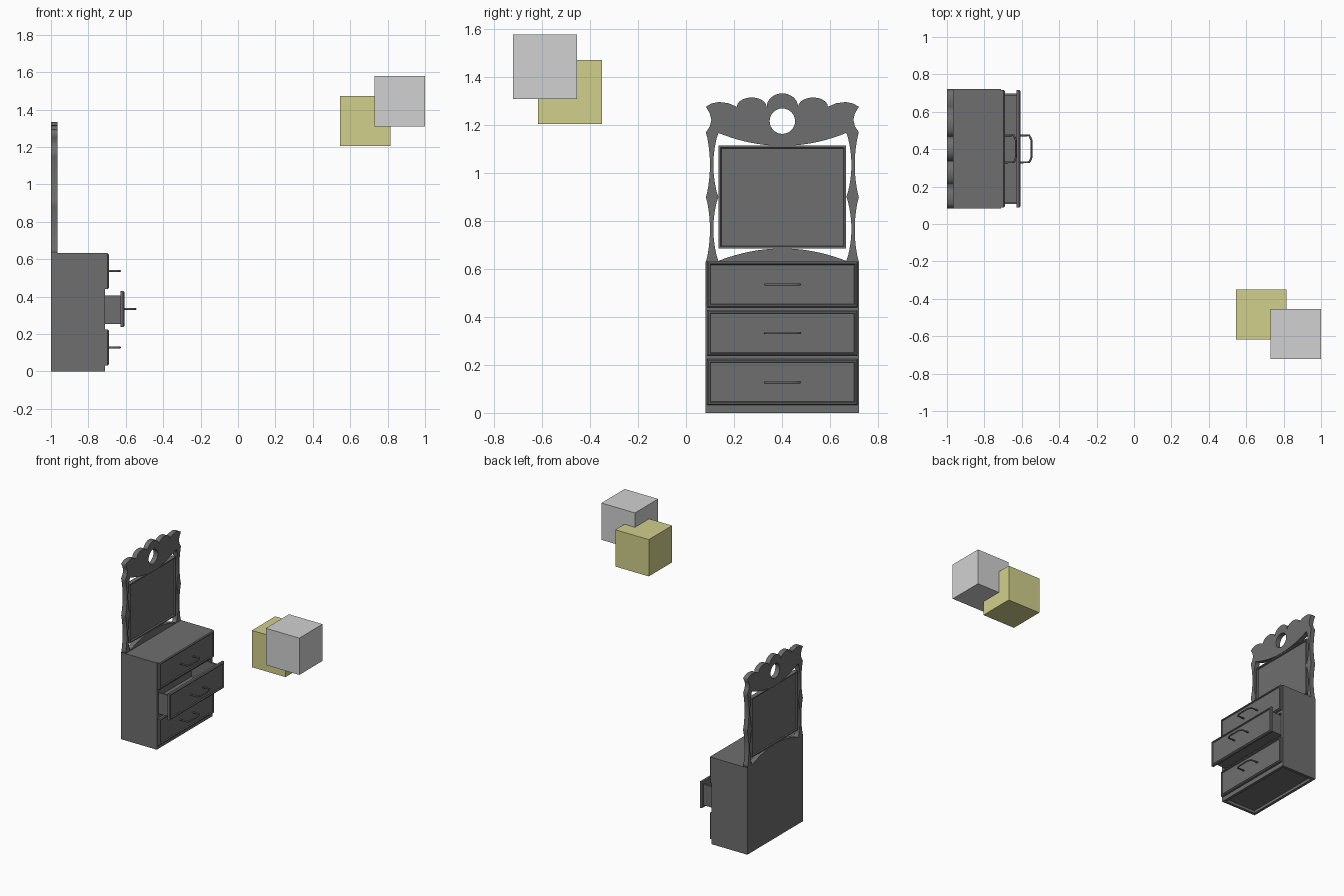
import bpy, bmesh, math
from mathutils import Matrix

if "Cube" in bpy.data.objects:
    bpy.data.objects.remove(bpy.data.objects["Cube"], do_unlink=True)

CY = 0.402        # centre line of the dresser
HALF = 0.32       # half its width
BACK, FACE = -1.0, -0.712


def material(name, rgb):
    m = bpy.data.materials.new(name)
    m.use_nodes = True
    m.diffuse_color = (*rgb, 1)
    m.node_tree.nodes["Principled BSDF"].inputs["Base Color"].default_value = (*rgb, 1)
    return m


DARK = material("dark grey", (0.156, 0.156, 0.156))
GREY = material("light grey", (0.64, 0.64, 0.64))
YELLOW = material("dull yellow", (0.64, 0.63, 0.265))


def link(name, mesh, mat):
    ob = bpy.data.objects.new(name, mesh)
    bpy.context.collection.objects.link(ob)
    mesh.materials.clear()
    mesh.materials.append(mat)
    return ob


def box_bm(x, y, z):
    bm = bmesh.new()
    bmesh.ops.create_cube(bm, size=1)
    for v in bm.verts:
        v.co = [r[0] if c < 0 else r[1] for c, r in zip(v.co, (x, y, z))]
    return bm


def finish(name, bm, mat=DARK):
    mesh = bpy.data.meshes.new(name)
    bm.to_mesh(mesh)
    bm.free()
    return link(name, mesh, mat)


def box(name, x, y, z, mat=DARK):
    return finish(name, box_bm(x, y, z), mat)


def mid(h):
    return (CY - h, CY + h)


def recess(bm, direction, width, depth):
    """Sink a panel into the face that looks along x in the given direction."""
    bm.normal_update()
    face = max(bm.faces, key=lambda f: f.normal.x * direction)
    bmesh.ops.inset_region(bm, faces=[face], thickness=width)
    bmesh.ops.inset_region(bm, faces=[face], thickness=0.004, depth=-depth)


def curve_mesh(name, loops, cyclic, **settings):
    cu = bpy.data.curves.new(name, "CURVE")
    for key, value in settings.items():
        setattr(cu, key, value)
    for pts in loops:
        sp = cu.splines.new("POLY")
        sp.points.add(len(pts) - 1)
        for p, co in zip(sp.points, pts):
            p.co = (*co, 0, 1)
        sp.use_cyclic_u = cyclic
    tmp = bpy.data.objects.new(name, cu)
    bpy.context.collection.objects.link(tmp)
    bpy.context.view_layer.update()
    dg = bpy.context.evaluated_depsgraph_get()
    mesh = bpy.data.meshes.new_from_object(tmp.evaluated_get(dg))
    bpy.data.objects.remove(tmp, do_unlink=True)
    return mesh


# Cabinet carcass, open at the front, with a recessed underside
for s, label in ((-1, "right"), (1, "left")):
    edges = sorted((CY + s * HALF, CY + s * (HALF - 0.02)))
    box("cabinet_side_" + label, (BACK, FACE), edges, (0, 0.632))
inner = mid(HALF - 0.02)
box("cabinet_back", (BACK, BACK + 0.02), inner, (0, 0.632))
box("cabinet_top", (BACK + 0.02, FACE), inner, (0.612, 0.632))
box("cabinet_floor", (BACK + 0.02, FACE - 0.02), inner, (0.02, 0.03))
box("cabinet_plinth", (FACE - 0.02, FACE), inner, (0, 0.04))
for z in (0.231, 0.435):
    box("drawer_divider", (BACK + 0.02, FACE), inner, (z - 0.012, z + 0.012))

# Three drawers, the middle one pulled out
for z, pull, label in ((0.128, 0, "bottom"), (0.333, 0.083, "middle"), (0.536, 0, "top")):
    x = FACE + pull
    name = label + "_drawer_"
    bm = box_bm((x, x + 0.021), mid(HALF - 0.006), (z - 0.096, z + 0.096))
    bm.normal_update()
    front = max(bm.faces, key=lambda f: f.normal.x)
    bmesh.ops.bevel(bm, geom=list(front.edges), offset=0.006, segments=1, affect="EDGES")
    recess(bm, 1, 0.008, 0.007)
    finish(name + "front", bm)

    # Open tray behind the front
    lo, hi, back, w = z - 0.08, z + 0.073, x - 0.24, HALF - 0.024
    box(name + "base", (back, x), mid(w), (lo, lo + 0.01))
    box(name + "rear", (back, back + 0.012), mid(w), (lo, hi))
    for s in (-1, 1):
        box(name + "side", (back, x), sorted((CY + s * w, CY + s * (w - 0.012))), (lo, hi))

    # Bent bar handle
    half = [(0.008, 0.072), (0.062, 0.072), (0.069, 0.06), (0.075, 0.045)]
    path = half + [(px, -py) for px, py in reversed(half)]
    mesh = curve_mesh(name + "handle", [path], False, dimensions="3D",
                      bevel_depth=0.0055, bevel_resolution=1, use_fill_caps=True)
    mesh.transform(Matrix.Translation((x + 0.006, CY, z)))
    link(name + "handle", mesh, DARK)


# Scalloped mirror surround: outline, opening and round hole
def mirrored(half):
    return half + [(-d, z) for d, z in reversed(half) if d > 1e-5]


N = 24
outer, opening = [], []
for i in range(N + 1):
    t = i / N
    wave = abs(math.sin(2 * math.pi * t)) ** 0.8
    outer.append((0.319 - 0.017 * wave, 0.63 + 0.54 * t))
    opening.append((0.267 + 0.021 * wave, 0.634 + 0.534 * t))
outer += [(0.303, 1.195), (0.296, 1.222), (0.303, 1.25), (0.319, 1.277)]
outer += [(0.295, 1.291), (0.265, 1.297), (0.225, 1.292)]


def scallop(d0, d1, height, sweep):
    for i in range(11):
        a = sweep * i / 10
        k = (1 - math.cos(a)) / (1 - math.cos(sweep))
        outer.append((d0 + (d1 - d0) * k, 1.277 + height * math.sin(a)))


scallop(0.19, 0.066, 0.039, math.pi)
scallop(0.065, 0, 0.056, math.pi / 2)
bottom_arc = [(0.267 * i / 10, 0.686 - 0.052 * (i / 10) ** 2) for i in range(10)]
top_arc = [(0.267 * i / 10, 1.114 + 0.054 * (i / 10) ** 2) for i in range(9, -1, -1)]
hole = [(0.053 * math.cos(a * math.pi / 16), 1.217 + 0.053 * math.sin(a * math.pi / 16))
        for a in range(32)]
mesh = curve_mesh("mirror_surround", [mirrored(outer), mirrored(bottom_arc + opening + top_arc)[:-0 or None], hole],
                  True, dimensions="2D", fill_mode="BOTH", extrude=0.0175)
to_world = Matrix(((0, 0, 1, BACK + 0.0175), (1, 0, 0, CY), (0, 1, 0, 0), (0, 0, 0, 1)))
mesh.transform(to_world)
link("mirror_surround", mesh, DARK)

# Mirror panel with a thin rim on both faces
bm = box_bm((BACK + 0.002, BACK + 0.033), mid(0.266), (0.685, 1.115))
recess(bm, 1, 0.012, 0.01)
recess(bm, -1, 0.012, 0.008)
finish("mirror_panel", bm)

# Two loose cubes
box("grey_cube", (0.73, 1.0), (-0.722, -0.455), (1.31, 1.578), GREY)
box("yellow_cube", (0.545, 0.815), (-0.618, -0.35), (1.205, 1.473), YELLOW)
